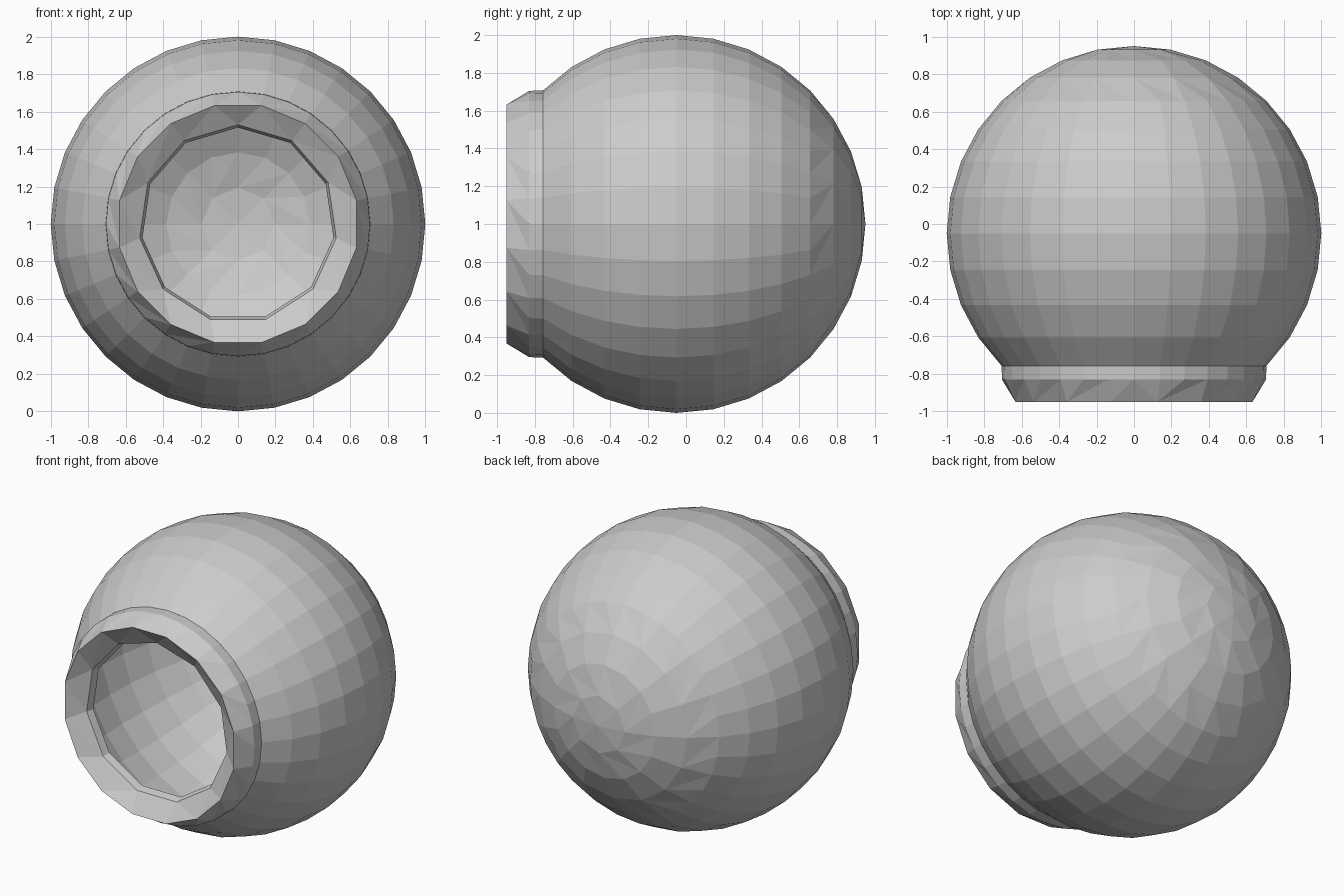
import bpy
import bmesh
from math import sin, cos, pi, radians

default_cube = bpy.data.objects.get("Cube")
if default_cube:
    bpy.data.objects.remove(default_cube, do_unlink=True)

grey = bpy.data.materials.new("plain grey")
grey.use_nodes = True
colour = (0.6, 0.6, 0.6, 1)
grey.diffuse_color = colour
grey.node_tree.nodes["Principled BSDF"].inputs["Base Color"].default_value = colour

CENTRE_Y = -0.05


def add_ring(bm, y, radius, count, turn=0.0):
    """Ring around the y axis; turn is a fraction of one side."""
    ring = []
    for i in range(count):
        a = 2 * pi * (i + turn) / count
        ring.append((a, bm.verts.new((radius * sin(a), y, 1 + radius * cos(a)))))
    return ring


def stitch(bm, a, b):
    """Join two rings, which may have different numbers of sides."""
    n, m = len(a), len(b)
    if n == m and abs(a[0][0] - b[0][0]) < 0.001:
        for i in range(n):
            k = (i + 1) % n
            bm.faces.new((a[i][1], a[k][1], b[k][1], b[i][1]))
        return

    def angle(ring, i):
        return ring[i % len(ring)][0] + 2 * pi * (i // len(ring))

    i = j = 0
    while i < n or j < m:
        step_a = j >= m or (i < n and angle(a, i + 1) <= angle(b, j + 1))
        va, vb = a[i % n][1], b[j % m][1]
        if step_a:
            i += 1
            bm.faces.new((va, a[i % n][1], vb))
        else:
            j += 1
            bm.faces.new((va, b[j % m][1], vb))


def build(name, rings, pole_y=None):
    bm = bmesh.new()
    loops = [add_ring(bm, *r) for r in rings]
    for a, b in zip(loops, loops[1:]):
        stitch(bm, a, b)
    if pole_y is not None:
        tip = bm.verts.new((0, pole_y, 1))
        last = [v for _, v in loops[-1]]
        for i, v in enumerate(last):
            bm.faces.new((v, last[(i + 1) % len(last)], tip))
    bmesh.ops.recalc_face_normals(bm, faces=bm.faces)
    mesh = bpy.data.meshes.new(name)
    bm.to_mesh(mesh)
    bm.free()
    mesh.materials.append(grey)
    obj = bpy.data.objects.new(name, mesh)
    bpy.context.collection.objects.link(obj)
    return obj


# Hollow globe body, open at the front, with coarser facets towards the back
body = []
for step in range(-4, 8):
    lat = radians(11.25 * step)
    sides = 32 if step < 5 else 16 if step < 7 else 8
    body.append((CENTRE_Y + sin(lat), cos(lat), sides))
build("globe_body", body, CENTRE_Y + 1)

# Neck collar: straight band, bevelled lip, funnel and thin throat edge
build("neck_collar", [
    (-0.757, 0.707, 32),
    (-0.83, 0.705, 32),
    (-0.95, 0.645, 16, 0.5),
    (-0.87, 0.53, 11),
    (-0.82, 0.515, 11),
    (-0.757, 0.707, 32),
])
